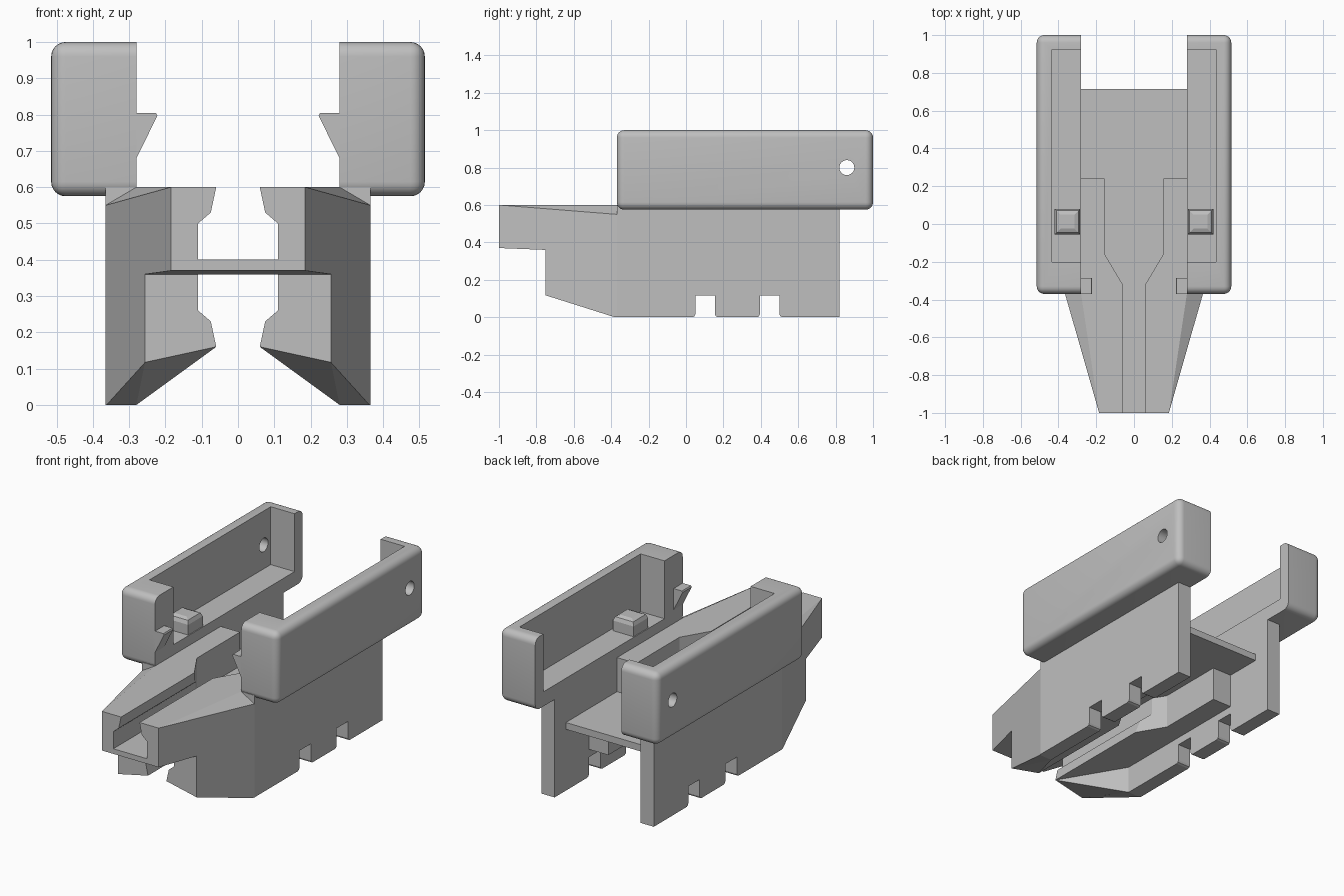
import bpy, bmesh, math
from mathutils import Vector

old = bpy.data.objects.get("Cube")
if old:
    bpy.data.objects.remove(old, do_unlink=True)

grey = bpy.data.materials.new("light_grey")
grey.use_nodes = True
COLOUR = (0.52, 0.52, 0.52, 1)
grey.diffuse_color = COLOUR
grey.node_tree.nodes["Principled BSDF"].inputs["Base Color"].default_value = COLOUR


def finish(name, bm):
    bmesh.ops.recalc_face_normals(bm, faces=bm.faces)
    mesh = bpy.data.meshes.new(name)
    bm.to_mesh(mesh)
    bm.free()
    mesh.materials.append(grey)
    ob = bpy.data.objects.new(name, mesh)
    bpy.context.collection.objects.link(ob)
    return ob


def prism(name, pts, axis, lo, hi):
    """Extrude a 2D outline along an axis from lo to hi."""
    place = {"x": lambda p, t: (t, p[0], p[1]),
             "y": lambda p, t: (p[0], t, p[1]),
             "z": lambda p, t: (p[0], p[1], t)}[axis]
    bm = bmesh.new()
    face = bm.faces.new([bm.verts.new(place(p, lo)) for p in pts])
    ext = bmesh.ops.extrude_face_region(bm, geom=[face])
    move = Vector(place((0, 0), hi - lo))
    for v in ext["geom"]:
        if isinstance(v, bmesh.types.BMVert):
            v.co += move
    return finish(name, bm)


def block(name, x, y, z):
    return prism(name, [(x[0], y[0]), (x[1], y[0]), (x[1], y[1]), (x[0], y[1])], "z", *z)


def wedge(name, tri, dz):
    """Triangle swept vertically by dz."""
    bm = bmesh.new()
    for p in tri:
        bm.verts.new(p)
        bm.verts.new((p[0], p[1], p[2] + dz))
    bmesh.ops.convex_hull(bm, input=bm.verts)
    return finish(name, bm)


def sym(pts):
    """Close a half outline with its mirror image."""
    return pts + [(-a, b) for a, b in reversed(pts)]


def flip(pts, s):
    return [(s * p[0],) + tuple(p[1:]) for p in pts]


def apply(ob, mod):
    bpy.context.view_layer.objects.active = ob
    bpy.ops.object.modifier_apply(modifier=mod.name)


def cut(ob, cutter):
    mod = ob.modifiers.new("cut", "BOOLEAN")
    mod.operation = "DIFFERENCE"
    mod.solver = "EXACT"
    mod.object = cutter
    apply(ob, mod)
    bpy.data.objects.remove(cutter, do_unlink=True)


def notch(a, b):
    """Outline of a foot notch with eased lower corners."""
    r, e, h = 0.016, 0.005, 0.115
    return [(a - r, 0), (a - e, e), (a, r), (a, h), (b, h), (b, r), (b + e, e), (b + r, 0)]


# Body: side outline across the full width
side = ([(-1, 0.6), (-1, 0.37), (-0.75, 0.36), (-0.75, 0.117), (-0.38, 0)]
        + notch(0.05, 0.155) + notch(0.395, 0.5) + [(0.82, 0), (0.82, 0.6)])
body = prism("body", side, "x", -0.365, 0.365)

for s in (1, -1):
    # Tapered nose sides
    cut(body, prism("c", flip([(0.156, -1.1), (0.365, -0.37), (0.6, -0.37), (0.6, -1.1)], s),
                    "z", -0.1, 0.8))
    # Sloping facet on the nose top
    cut(body, wedge("c", flip([(0.185, -1, 0.6), (0.45, -0.37, 0.5), (0.28, -0.37, 0.6)], s), 0.2))
    # Twisted chin facet
    cut(body, wedge("c", flip([(0.254, -0.787, 0.129), (0.038, -0.787, 0.176),
                               (0.28, -0.38, 0)], s), -0.2))

# Dovetail channels above and below the floor
cut(body, prism("c", sym([(0.04, 0.7), (0.06, 0.6), (0.075, 0.53), (0.11, 0.5), (0.11, 0.4)]),
                "y", -1.1, 1.1))
cut(body, prism("c", sym([(0.11, 0.36), (0.11, 0.26), (0.075, 0.23), (0.06, 0.16), (0.035, 0.05),
                          (0.035, -0.1)]), "y", -1.1, 1.1))


# Flared ends of the rails
def flare(shift):
    return sym([(x, y + shift) for x, y in
                [(0.06, -0.32), (0.155, -0.16), (0.155, 0.24), (0.28, 0.24), (0.28, 1.3)]])


cut(body, prism("c", flare(0), "z", 0.4, 0.8))
cut(body, prism("c", flare(0.26), "z", -0.1, 0.36))
# Hollow between the legs and open back of the floor
cut(body, prism("c", sym([(0.038, -0.787), (0.28, -0.38), (0.28, 1.1)]), "z", -0.1, 0.16))
cut(body, block("c", (-0.28, 0.28), (0.715, 1.2), (0.3, 0.5)))

for s, label in ((1, "left"), (-1, "right")):
    # Side tray, rounded everywhere but the inner face
    tray = block(label + "_tray", sorted((0.28 * s, 0.515 * s)), (-0.37, 1), (0.575, 1))
    bm = bmesh.new()
    bm.from_mesh(tray.data)
    edges = [e for e in bm.edges if any(abs(v.co.x) > 0.4 for v in e.verts)]
    bmesh.ops.bevel(bm, geom=edges, offset=0.04, segments=6, profile=0.5, affect="EDGES")
    bmesh.ops.recalc_face_normals(bm, faces=bm.faces)
    bm.to_mesh(tray.data)
    bm.free()
    cut(tray, block("c", sorted((0.2 * s, 0.435 * s)), (-0.2, 0.925), (0.66, 1.2)))
    ring = [(0.86 + 0.04 * math.cos(i * math.tau / 32), 0.8 + 0.04 * math.sin(i * math.tau / 32))
            for i in range(32)]
    cut(tray, prism("c", ring, "x", *sorted((0.4 * s, 0.6 * s))))
    bpy.ops.object.select_all(action="DESELECT")
    tray.select_set(True)
    bpy.context.view_layer.objects.active = tray
    bpy.ops.object.shade_smooth_by_angle(angle=math.radians(30))

    # Snap hook at the front of the tray
    prism(label + "_hook", flip([(0.29, 0.66), (0.28, 0.68), (0.222, 0.797), (0.226, 0.805),
                                 (0.29, 0.805)], s), "y", -0.37, -0.285)

    # Locating peg with a chamfered top
    peg = block(label + "_peg", sorted((0.285 * s, 0.42 * s)), (-0.055, 0.08), (0.64, 0.75))
    bm = bmesh.new()
    bm.from_mesh(peg.data)
    top = [e for e in bm.edges if all(v.co.z > 0.7 for v in e.verts)]
    bmesh.ops.bevel(bm, geom=top, offset=0.03, segments=2, profile=0.5, affect="EDGES")
    bm.to_mesh(peg.data)
    bm.free()
